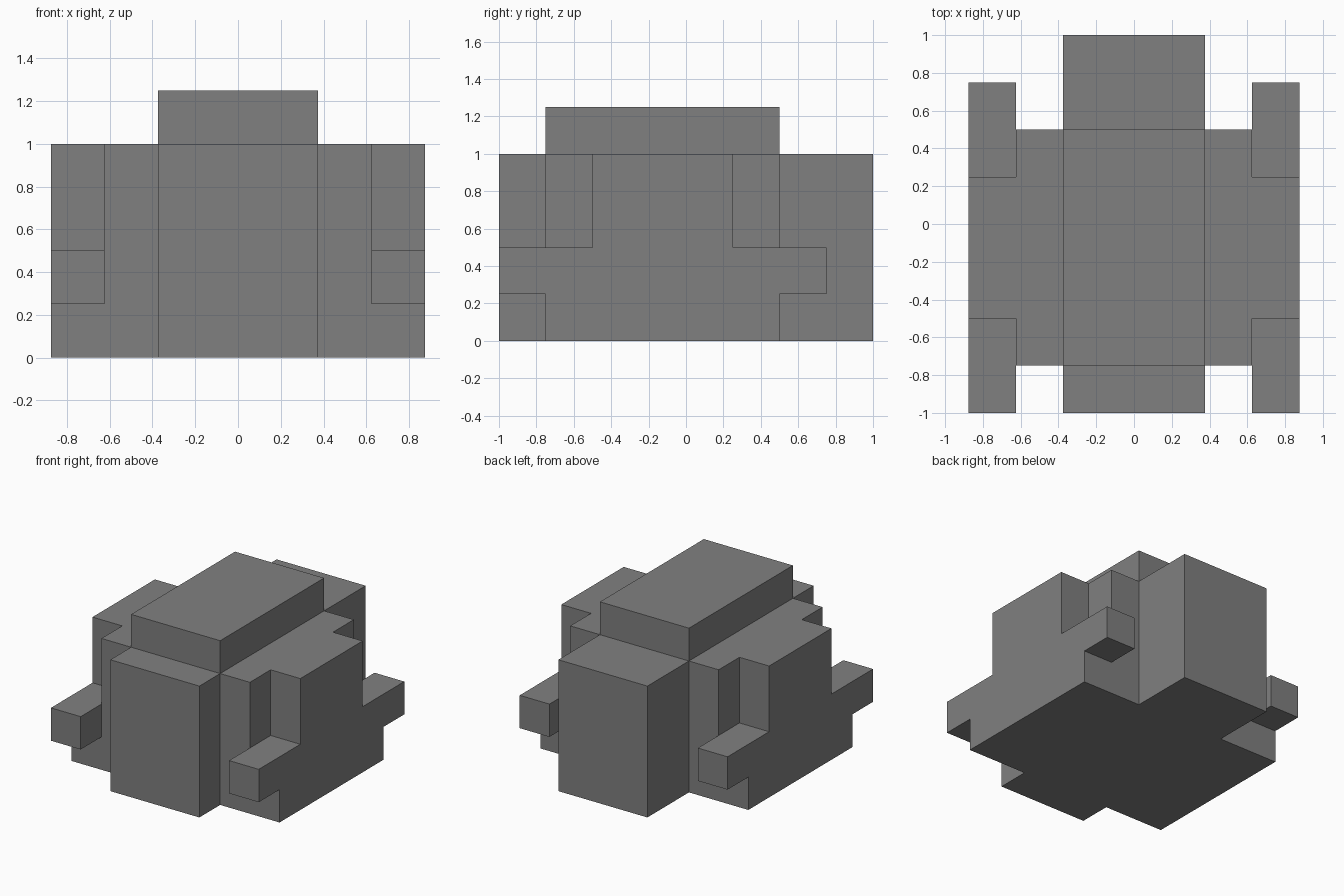
import bpy
import bmesh

cube = bpy.data.objects.get("Cube")
if cube:
    bpy.data.objects.remove(cube, do_unlink=True)

grey = bpy.data.materials.new("plain grey")
grey.use_nodes = True
colour = (0.216, 0.216, 0.216, 1)
grey.diffuse_color = colour
grey.node_tree.nodes["Principled BSDF"].inputs["Base Color"].default_value = colour


def slab(name, profile, x_start, x_end):
    """Extrude a side profile of (y, z) points from x_start to x_end."""
    bm = bmesh.new()
    face = bm.faces.new([bm.verts.new((x_start, y, z)) for y, z in profile])
    grown = bmesh.ops.extrude_face_region(bm, geom=[face], use_keep_orig=True)
    moved = [v for v in grown["geom"] if isinstance(v, bmesh.types.BMVert)]
    bmesh.ops.translate(bm, verts=moved, vec=(x_end - x_start, 0, 0))
    bmesh.ops.recalc_face_normals(bm, faces=bm.faces)
    mesh = bpy.data.meshes.new(name)
    bm.to_mesh(mesh)
    bm.free()
    mesh.materials.append(grey)
    obj = bpy.data.objects.new(name, mesh)
    bpy.context.collection.objects.link(obj)
    return obj


def stepped(tiers):
    """Outline of stacked tiers, each given as (y_front, y_back, z_low, z_high)."""
    front = [(f, z) for f, b, lo, hi in tiers for z in (lo, hi)]
    back = [(b, z) for f, b, lo, hi in reversed(tiers) for z in (hi, lo)]
    return front + back


# Middle of the body: full-length block with the raised roof
slab("central_body", stepped([(-1, 1, 0, 1), (-0.75, 0.5, 1, 1.25)]), -0.375, 0.375)

# Shoulders and stepped side panels with front and rear arms, on both sides
shoulder = stepped([(-0.75, 0.5, 0, 1)])
panel = stepped([(-0.75, 0.5, 0, 0.25), (-1, 0.75, 0.25, 0.5), (-0.5, 0.25, 0.5, 1)])
for side, sign in (("left", 1), ("right", -1)):
    slab(side + "_shoulder", shoulder, sign * 0.375, sign * 0.625)
    slab(side + "_arm_panel", panel, sign * 0.625, sign * 0.875)
